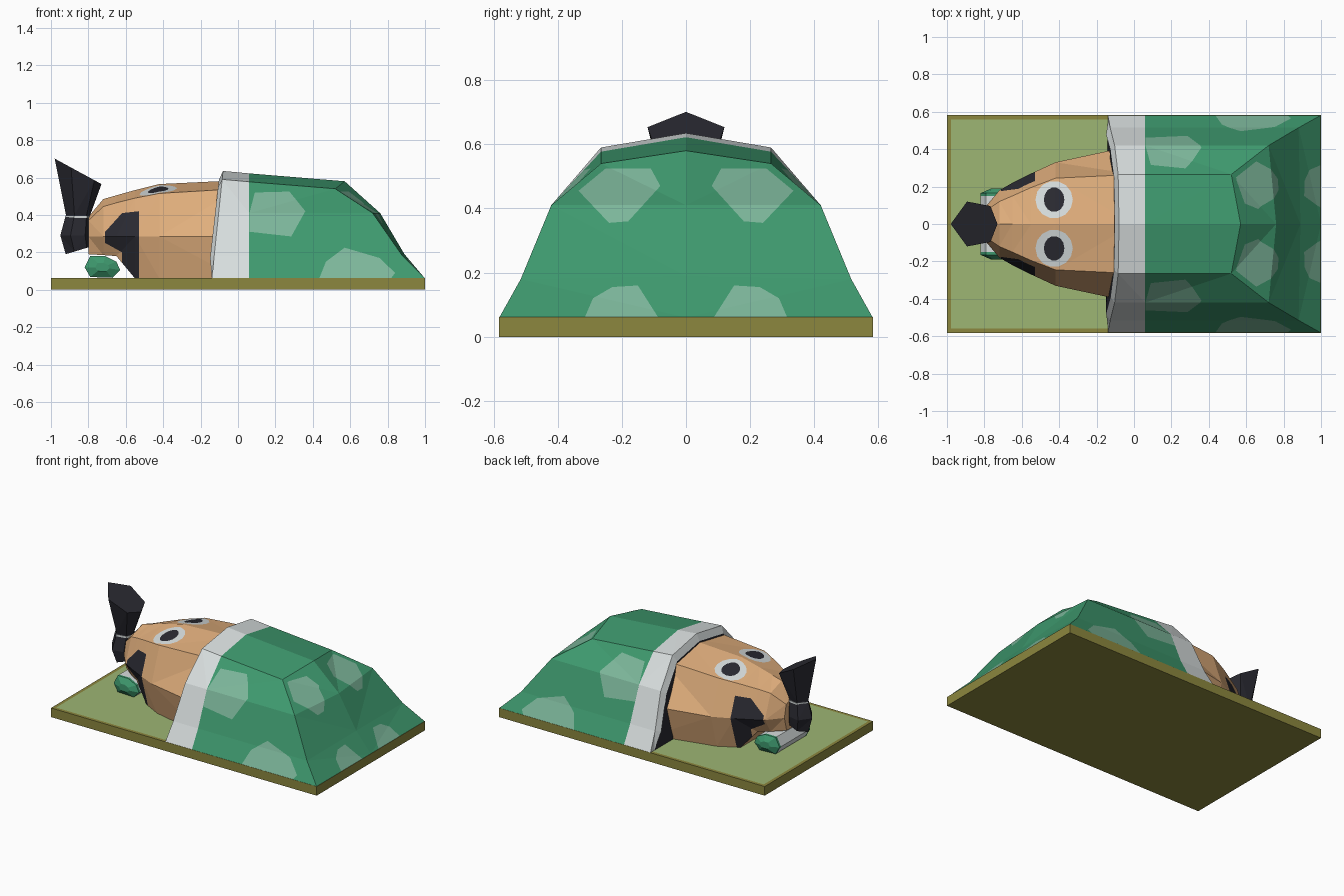
import bpy, bmesh, math
from mathutils import Vector

if "Cube" in bpy.data.objects:
    bpy.data.objects.remove(bpy.data.objects["Cube"])


def material(name, rgb):
    lin = [((c / 255 + 0.055) / 1.055) ** 2.4 for c in rgb] + [1]
    m = bpy.data.materials.new(name)
    m.use_nodes = True
    m.diffuse_color = lin
    m.node_tree.nodes["Principled BSDF"].inputs["Base Color"].default_value = lin
    return m


GREEN = material("blanket green", (62, 153, 110))
PALE = material("pale green", (124, 182, 154))
WHITE = material("soft white", (216, 222, 222))
TAN = material("tan", (224, 174, 124))
BLACK = material("charcoal", (42, 42, 50))
OLIVE = material("olive", (140, 135, 62))
LIME = material("mat green", (157, 182, 116))


def finish(name, bm, mats):
    mesh = bpy.data.meshes.new(name)
    bm.to_mesh(mesh)
    bm.free()
    for m in mats:
        mesh.materials.append(m)
    obj = bpy.data.objects.new(name, mesh)
    bpy.context.collection.objects.link(obj)
    return obj


def loft(rings):
    """Closed skin through rings of equal point count."""
    bm = bmesh.new()
    rows = [[bm.verts.new(p) for p in r] for r in rings]
    n = len(rows[0])
    for a, b in zip(rows, rows[1:]):
        for i in range(n):
            j = (i + 1) % n
            bm.faces.new((a[i], a[j], b[j], b[i]))
    bm.faces.new(rows[0])
    bm.faces.new(rows[-1])
    tidy(bm)
    return bm


def tidy(bm):
    bmesh.ops.triangulate(bm, faces=bm.faces[:])
    bmesh.ops.recalc_face_normals(bm, faces=bm.faces[:])
    bm.normal_update()


def paint(bm, outline, axes, facing, index):
    """Cut a convex outline into the faces that look along facing, and colour it."""
    a, b = axes
    facing = Vector(facing)
    middle = [sum(p[k] for p in outline) / len(outline) for k in (0, 1)]
    done = []

    def picked():
        out = []
        for f in bm.faces:
            c = f.calc_center_median()
            if (f.normal.dot(facing) > 0.15 and c.dot(facing) > 0
                    and all((c - co).dot(no) < 0 for co, no in done)):
                out.append(f)
        return out

    for p, q in zip(outline, outline[1:] + outline[:1]):
        co, no = Vector(), Vector()
        co[a], co[b] = p
        no[a], no[b] = q[1] - p[1], p[0] - q[0]
        if no[a] * (middle[0] - p[0]) + no[b] * (middle[1] - p[1]) > 0:
            no.negate()
        no.normalize()
        faces = picked()
        geom = set(faces)
        for f in faces:
            geom.update(f.edges)
            geom.update(f.verts)
        bmesh.ops.bisect_plane(bm, geom=list(geom), dist=1e-5, plane_co=co, plane_no=no)
        bm.normal_update()
        done.append((co, no))
    for f in picked():
        f.material_index = index


def mirrored(half):
    """Half ring from the ridge down, completed on the other side."""
    return half + [(x, -y, z) for x, y, z in reversed(half[1:])]


# Mat with an inset top
bm = bmesh.new()
bmesh.ops.create_cube(bm, size=1)
for v in bm.verts:
    v.co = (v.co.x * 2, v.co.y * 1.165, (v.co.z + 0.5) * 0.062)
top = [f for f in bm.faces if f.normal.z > 0.9]
bmesh.ops.inset_region(bm, faces=top, thickness=0.032)
top[0].material_index = 1
finish("mat", bm, [OLIVE, LIME])

# Blanket: white hem, draped sides, sloping back, dark opening
SECTION = [(0, 0.635), (0.265, 0.59), (0.42, 0.41), (0.515, 0.18), (0.582, 0.06)]


def lean(z):
    return -0.08 - 0.104 * (0.635 - z)


inner = [(lean(z) - 0.022 * (z > 0.1), y * 0.93, 0.06 + (z - 0.06) * 0.92) for y, z in SECTION]
hem = [(lean(z), y, z) for y, z in SECTION]
fold = [(0.06, y, z - 0.013 * (z > 0.5)) for y, z in SECTION]
corner = [(0.57, 0, 0.58), (0.52, 0.265, 0.54), (0.72, 0.42, 0.41),
          (0.88, 0.515, 0.18), (1.0, 0.582, 0.06)]
spine = [(0.57, 0, 0.58), (0.76, 0, 0.41), (0.89, 0, 0.19), (1.0, 0, 0.06)]

bm = bmesh.new()
rows = [[bm.verts.new(p) for p in mirrored(r)] for r in (inner, hem, fold, corner)]
count = len(rows[0])
for k, (r, s) in enumerate(zip(rows, rows[1:])):
    for i in range(count):
        if i != 4:
            j = (i + 1) % count
            bm.faces.new((r[i], r[j], s[j], s[i])).material_index = 1 if k < 2 else 0
bm.faces.new(rows[0]).material_index = 3
middle = [rows[3][0]] + [bm.verts.new(p) for p in spine[1:]]
for side in (1, -1):
    edge = [rows[3][side * i] for i in range(1, 5)]
    for i in range(3):
        bm.faces.new((edge[i], middle[i], middle[i + 1], edge[i + 1]))
tidy(bm)

SIDE_HIGH = [(0.061, 0.31), (0.061, 0.41), (0.09, 0.52), (0.275, 0.525), (0.36, 0.42), (0.285, 0.285)]
SIDE_LOW = [(0.43, 0.05), (0.47, 0.15), (0.57, 0.225), (0.757, 0.17), (0.84, 0.09), (0.81, 0.05)]
BACK_HIGH = [(0.335, 0.455), (0.25, 0.525), (0.11, 0.525), (0.08, 0.47), (0.18, 0.36), (0.24, 0.355)]
BACK_LOW = [(0.32, 0.05), (0.29, 0.12), (0.23, 0.155), (0.15, 0.16), (0.08, 0.05)]
for s in (1, -1):
    for patch in (SIDE_HIGH, SIDE_LOW):
        paint(bm, patch, (0, 2), (0, s, 0), 2)
    for patch in (BACK_HIGH, BACK_LOW):
        paint(bm, [(s * y, z) for y, z in patch], (1, 2), (1, 0, 0), 2)
finish("blanket", bm, [GREEN, WHITE, PALE, BLACK])

# Sleeping body: x, ridge height, shoulder, widest point, underside
STATIONS = [
    (0.0, 0.585, (0.265, 0.54), (0.42, 0.285), (0.37, 0.06)),
    (-0.42, 0.565, (0.245, 0.515), (0.33, 0.285), (0.27, 0.06)),
    (-0.55, 0.533, (0.195, 0.49), (0.27, 0.285), (0.2, 0.06)),
    (-0.65, 0.505, (0.15, 0.465), (0.22, 0.285), (0.16, 0.18)),
    (-0.72, 0.485, (0.12, 0.445), (0.18, 0.285), (0.12, 0.185)),
    (-0.8, 0.39, (0.065, 0.37), (0.085, 0.285), (0.06, 0.19)),
]
bm = loft([mirrored([(x, 0, z)] + [(x, *p) for p in pts] + [(x, 0, pts[-1][1])])
           for x, z, *pts in STATIONS])


def oval(cx, cy, rx, ry):
    turns = [math.tau * k / 14 for k in range(14)]
    return [(cx + rx * math.cos(t), cy + ry * math.sin(t)) for t in turns]


CHEEK = [(-0.71, 0.25), (-0.71, 0.31), (-0.62, 0.41), (-0.53, 0.42), (-0.53, 0.2), (-0.62, 0.2)]
JAW = [(-0.62, 0.2), (-0.53, 0.2), (-0.53, 0.04), (-0.62, 0.04)]
for s in (1, -1):
    paint(bm, oval(-0.427, s * 0.13, 0.1, 0.1), (0, 1), (0, 0, 1), 1)
    paint(bm, oval(-0.427, s * 0.13, 0.055, 0.066), (0, 1), (0, 0, 1), 2)
    for patch in (CHEEK, JAW):
        paint(bm, patch, (0, 2), (0, s, 0), 2)
finish("body", bm, [TAN, WHITE, BLACK])

# Dark flared tuft at the end of the head
HEX = [(-1, 0), (-0.3, 1), (0.7, 0.8), (1, 0), (0.7, -0.8), (-0.3, -1)]


def hexagon(cx, rx, ry, z, tilt=0):
    return [(cx + rx * x, ry * y, z - tilt * x) for x, y in HEX]


finish("tuft", loft([hexagon(-0.855, 0.125, 0.12, 0.633, 0.068),
                     hexagon(-0.855, 0.065, 0.055, 0.4),
                     hexagon(-0.872, 0.078, 0.075, 0.29),
                     hexagon(-0.855, 0.066, 0.055, 0.21, -0.02)]), [BLACK])
finish("tuft_band", loft([hexagon(-0.855, 0.069, 0.059, z) for z in (0.383, 0.395)]), [WHITE])

# Small roll lying across the mat under the chin
ROLL = [(-0.82, 0.12), (-0.79, 0.18), (-0.71, 0.18), (-0.65, 0.15),
        (-0.63, 0.105), (-0.67, 0.064), (-0.79, 0.068)]


def slice_at(y, k):
    return [(-0.725 + (x + 0.725) * k, y, 0.12 + (z - 0.12) * k) for x, z in ROLL]


bm = loft([slice_at(y, k) for y, k in
           ((-0.19, 0.4), (-0.165, 1), (-0.15, 1), (0.15, 1), (0.165, 1), (0.19, 0.4))])
for f in bm.faces:
    f.material_index = 0 if abs(f.calc_center_median().y) < 0.145 else 1
finish("chin_roll", bm, [WHITE, GREEN])
